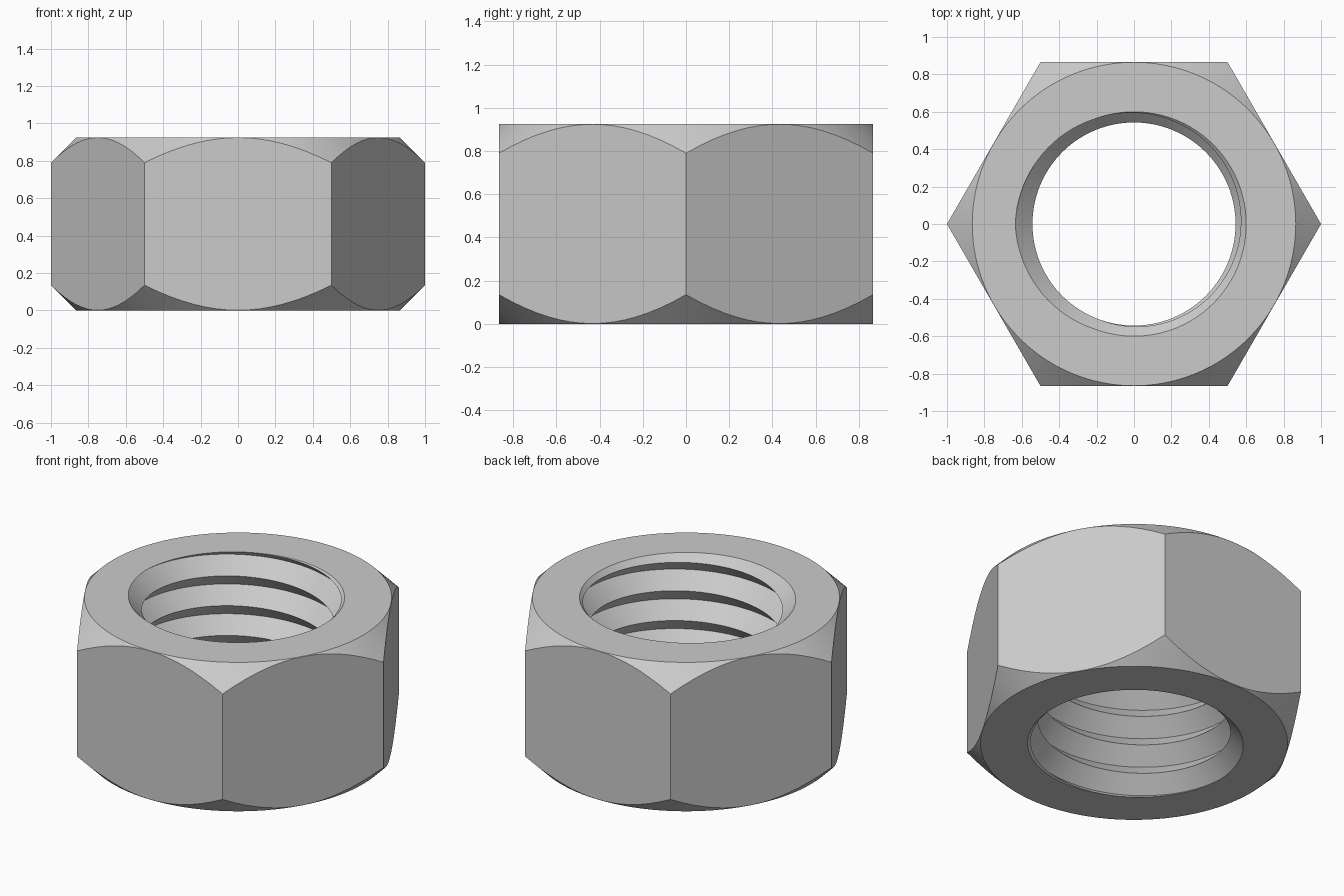
import bpy, bmesh, math

cube = bpy.data.objects.get("Cube")
if cube:
    bpy.data.objects.remove(cube, do_unlink=True)

PITCH = 0.185
HEIGHT = 5 * PITCH
SEGMENTS = 96
CREST, ROOT = 0.543, 0.635
FLAT_RADIUS = 0.865     # circle where the outer bevel meets the end faces
MOUTH_RADIUS = 0.6      # circle where the countersink meets the end faces

steel = bpy.data.materials.new("grey_steel")
steel.use_nodes = True
steel.diffuse_color = (0.6, 0.6, 0.6, 1)
steel.node_tree.nodes["Principled BSDF"].inputs["Base Color"].default_value = (0.6, 0.6, 0.6, 1)


def polar(radius, turn, z):
    a = math.tau * turn
    return (radius * math.cos(a), radius * math.sin(a), z)


def finish(name, bm):
    bmesh.ops.recalc_face_normals(bm, faces=bm.faces)
    mesh = bpy.data.meshes.new(name)
    bm.to_mesh(mesh)
    bm.free()
    mesh.materials.append(steel)
    obj = bpy.data.objects.new(name, mesh)
    bpy.context.collection.objects.link(obj)
    return obj


def lathe(name, profile, sides):
    """Closed solid of revolution from (radius, z) pairs."""
    bm = bmesh.new()
    rings = [[bm.verts.new(polar(r, i / sides, z)) for i in range(sides)] for r, z in profile]
    for low, high in zip(rings, rings[1:]):
        for i in range(sides):
            k = (i + 1) % sides
            bm.faces.new((low[i], low[k], high[k], high[i]))
    bm.faces.new(rings[0])
    bm.faces.new(rings[-1])
    return finish(name, bm)


def threaded_rod(name, turns, start):
    """Right-hand V thread, overshooting both ends of the nut."""
    bm = bmesh.new()
    n, last = SEGMENTS, SEGMENTS * (turns - 1)
    crest = [bm.verts.new(polar(CREST, j / n, start + PITCH * j / n)) for j in range(last + n + 1)]
    root = [bm.verts.new(polar(ROOT, j / n, start + PITCH * (j / n + 0.5))) for j in range(last + 1)]
    for j in range(last):
        bm.faces.new((crest[j], crest[j + 1], root[j + 1], root[j]))
        bm.faces.new((root[j], root[j + 1], crest[j + n + 1], crest[j + n]))
    # Fan caps over the stepped spiral ends
    for j, z in ((0, start - PITCH), (last, start + PITCH * (turns + 1))):
        centre = bm.verts.new((0, 0, z))
        loop = crest[j:j + n + 1] + [root[j]]
        for a, b in zip(loop, loop[1:] + loop[:1]):
            bm.faces.new((a, b, centre))
    return finish(name, bm)


def carve(target, cutter, operation):
    cutter.hide_render = True
    mod = target.modifiers.new(cutter.name, 'BOOLEAN')
    mod.operation, mod.object, mod.solver = operation, cutter, 'EXACT'
    bpy.context.view_layer.objects.active = target
    bpy.ops.object.modifier_apply(modifier=mod.name)
    bpy.data.objects.remove(cutter, do_unlink=True)


# Hexagonal body
nut = lathe("hex_nut", [(1, 0), (1, HEIGHT)], 6)

# Conical bevels on the outer corners
over, mid = 0.1, HEIGHT / 2
bevel = lathe("corner_bevel", [(FLAT_RADIUS - over, -over), (FLAT_RADIUS + mid, mid),
                               (FLAT_RADIUS - over, HEIGHT + over)], SEGMENTS)
carve(nut, bevel, 'INTERSECT')

# Threaded bore
carve(nut, threaded_rod("thread_cutter", 9, -2 * PITCH), 'DIFFERENCE')

# Countersinks at both mouths
deep = 0.3
sink = lathe("countersink", [(MOUTH_RADIUS + over, -over), (MOUTH_RADIUS - deep, deep),
                             (MOUTH_RADIUS - deep, HEIGHT - deep),
                             (MOUTH_RADIUS + over, HEIGHT + over)], SEGMENTS)
carve(nut, sink, 'DIFFERENCE')

# Smooth the curved faces, keep the edges crisp
bpy.ops.object.select_all(action='DESELECT')
nut.select_set(True)
bpy.context.view_layer.objects.active = nut
bpy.ops.object.shade_smooth_by_angle(angle=math.radians(25))
